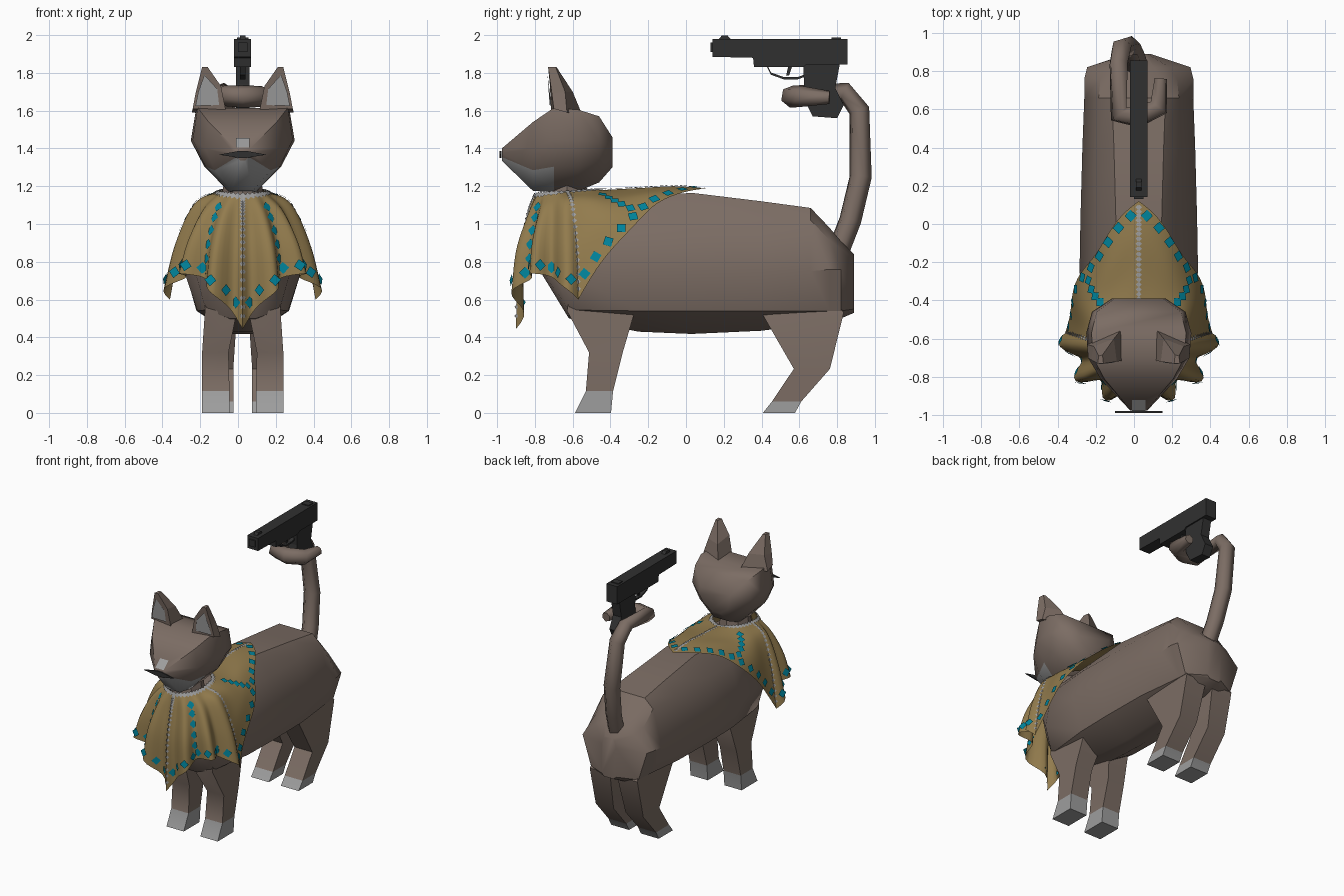
import bpy, bmesh, math
from mathutils import Vector

if "Cube" in bpy.data.objects:
    bpy.data.objects.remove(bpy.data.objects["Cube"], do_unlink=True)

CX = 0.025  # symmetry plane of the animal


def material(name, rgb):
    m = bpy.data.materials.new(name)
    m.use_nodes = True
    m.diffuse_color = (*rgb, 1)
    b = m.node_tree.nodes["Principled BSDF"]
    b.inputs["Base Color"].default_value = (*rgb, 1)
    b.inputs["Roughness"].default_value = 0.8
    return m


FUR = material("brown fur", (0.2, 0.152, 0.127))
PALE = material("pale grey", (0.34, 0.34, 0.34))
CLOTH = material("mustard cloth", (0.29, 0.2, 0.075))
TEAL = material("teal", (0.0, 0.23, 0.33))
METAL = material("dark metal", (0.03, 0.03, 0.03))


def build(name, verts, faces, mats, rule=None, smooth=None):
    """Mesh object; rule(face) gives the material index."""
    bm = bmesh.new()
    vs = [bm.verts.new(v) for v in verts]
    for f in faces:
        bm.faces.new([vs[i] for i in f])
    bmesh.ops.recalc_face_normals(bm, faces=bm.faces)
    if rule:
        for f in bm.faces:
            f.material_index = rule(f)
    me = bpy.data.meshes.new(name)
    bm.to_mesh(me)
    bm.free()
    for m in mats:
        me.materials.append(m)
    ob = bpy.data.objects.new(name, me)
    bpy.context.collection.objects.link(ob)
    if smooth:
        bpy.ops.object.select_all(action="DESELECT")
        ob.select_set(True)
        bpy.context.view_layer.objects.active = ob
        bpy.ops.object.shade_smooth_by_angle(angle=math.radians(smooth))
    return ob


def loft(name, rings, mats, rule=None, smooth=None):
    n = len(rings[0])
    faces = [(r * n + i, r * n + (i + 1) % n, (r + 1) * n + (i + 1) % n, (r + 1) * n + i)
             for r in range(len(rings) - 1) for i in range(n)]
    faces += [tuple(range(n)), tuple(range((len(rings) - 1) * n, len(rings) * n))]
    return build(name, [v for r in rings for v in r], faces, mats, rule, smooth)


def mirrored_ring(y, half):
    """Closed ring in the xz plane from half profile points (x, z)."""
    return [(CX + x, y, z) for x, z in half] + [(CX - x, y, z) for x, z in reversed(half)]


def prism(name, profile, half, mat):
    """Side profile (y, z) extruded across x."""
    return loft(name, [[(x, y, z) for y, z in profile] for x in (CX - half, CX + half)], [mat])


def box(name, half, y0, y1, z0, z1, mat):
    return prism(name, [(y0, z0), (y1, z0), (y1, z1), (y0, z1)], half, mat)


# Body: y position, then half widths and heights from back to belly
body = [
    (-0.76, [(.08, 1.11), (.13, 1.02), (.16, .9), (.12, .75), (.05, .73)]),
    (-0.62, [(.12, 1.12), (.2, 1.02), (.25, .74), (.195, .545), (.07, .5)]),
    (-0.25, [(.12, 1.145), (.23, 1.02), (.31, .75), (.24, .54), (.06, .43)]),
    (0.03, [(.12, 1.165), (.225, 1.02), (.305, .75), (.245, .54), (.06, .418)]),
    (0.40, [(.13, 1.12), (.22, 1.02), (.295, .75), (.24, .54), (.06, .435)]),
    (0.66, [(.14, 1.085), (.21, 1.02), (.285, .75), (.21, .54), (.08, .47)]),
    (0.76, [(.12, .98), (.2, .915), (.285, .76), (.2, .54), (.09, .48)]),
    (0.82, [(.08, .91), (.16, .87), (.27, .76), (.2, .54), (.1, .5)]),
    (0.89, [(.03, .84), (.045, .82), (.06, .77), (.06, .55), (.04, .53)]),
]
loft("body", [mirrored_ring(y, h) for y, h in body], [FUR], smooth=38)
loft("neck", [[(CX + r * math.cos(a), -.63 + r * math.sin(a), z)
               for a in [k * math.pi / 4 for k in range(8)]]
              for r, z in ((.13, 1.02), (.1, 1.22))], [FUR])

# Head: y, half width, bottom, top; the front underside is pale
head = [(-.975, .045, 1.335, 1.4), (-.81, .2, 1.175, 1.54), (-.70, .265, 1.17, 1.615),
        (-.57, .275, 1.175, 1.605), (-.46, .245, 1.22, 1.57), (-.39, .14, 1.3, 1.46)]
section = [(.9, 1), (1, .62), (.74, .3), (.27, 0)]
loft("head", [mirrored_ring(y, [(w * a, lo + (hi - lo) * b) for a, b in section])
              for y, w, lo, hi in head], [FUR, PALE],
     lambda f: int(f.calc_center_median().y < -.7 and f.calc_center_median().z < 1.33), 50)
build("nose_bridge", [(CX + x, y, z) for x, y, z in
                      ((-.035, -.979, 1.404), (.035, -.979, 1.404),
                       (.035, -.92, 1.454), (-.035, -.92, 1.454))], [(0, 1, 2, 3)], [PALE])
loft("nose", [[(CX + x, y, 1.367 + z) for x, z in
               ((-.125, 0), (-.02, .02), (.02, .02), (.125, 0), (.02, -.017), (-.02, -.017))]
              for y in (-.988, -.978)], [METAL])

# Ears with pale inner faces, and legs with pale paws
front_leg = [(.6, -.62, -.28, .03, .2), (.54, -.63, -.27, .03, .2), (.32, -.513, -.335, .075, .215),
             (.116, -.53, -.386, .07, .215), (0, -.587, -.397, .07, .215)]
hind_leg = [(.57, .41, .81, .04, .19), (.53, .4, .835, .03, .2), (.233, .571, .762, .05, .2),
            (.06, .455, .61, .05, .2), (0, .407, .577, .05, .2)]
for side, s in (("left", 1), ("right", -1)):
    ear = [[(.265, -.70, 1.61), (.27, -.63, 1.59), (.09, -.55, 1.58), (.09, -.715, 1.605)],
           [(.25, -.71, 1.69), (.235, -.64, 1.7), (.13, -.60, 1.7), (.115, -.72, 1.73)],
           [(.215, -.73, 1.83), (.21, -.69, 1.83), (.19, -.685, 1.83), (.185, -.73, 1.83)]]
    loft(side + "_ear", [[(CX + s * x, y, z) for x, y, z in r] for r in ear], [FUR])
    build(side + "_inner_ear", [(CX + s * x, y, z) for x, y, z in
                                ((.25, -.712, 1.625), (.235, -.722, 1.7), (.203, -.733, 1.79),
                                 (.135, -.726, 1.715), (.125, -.722, 1.63))],
          [(0, 1, 2, 3, 4)], [PALE])
    for kind, leg in (("front", front_leg), ("hind", hind_leg)):
        paw = leg[-2][0]
        loft(f"{side}_{kind}_leg", [[(CX + s * x, y, z) for x, y in
                                    ((x0, y0), (x1, y0), (x1, y1), (x0, y1))]
                                   for z, y0, y1, x0, x1 in leg], [FUR, PALE],
             lambda f: int(f.calc_center_median().z < paw), 40)

# Tail curling round the pistol grip: x, y, z, radius
tail = [(.02, .80, .84, .06), (.0, .87, 1.02, .06), (-.025, .925, 1.25, .06), (-.065, .918, 1.6, .056),
        (-.08, .84, 1.70, .052), (-.08, .575, 1.68, .055), (.02, .56, 1.675, .06),
        (.13, .61, 1.675, .056), (.14, .76, 1.67, .035)]
curve = bpy.data.curves.new("tail", "CURVE")
curve.dimensions, curve.bevel_depth, curve.bevel_resolution = "3D", 1.0, 1
curve.use_fill_caps = True
spline = curve.splines.new("POLY")
spline.points.add(len(tail) - 1)
for p, (x, y, z, r) in zip(spline.points, tail):
    p.co, p.radius = (x, y, z, 1), r
curve.materials.append(FUR)
bpy.context.collection.objects.link(bpy.data.objects.new("tail", curve))

# Pistol
prism("pistol_slide", [(.14, 1.885), (.355, 1.88), (.36, 1.83), (.62, 1.83), (.64, 1.845), (.855, 1.845),
                       (.855, 1.98), (.14, 1.98)], .045, METAL)
prism("pistol_grip", [(.62, 1.85), (.625, 1.74), (.615, 1.68), (.67, 1.57), (.80, 1.56), (.835, 1.63),
                      (.79, 1.72), (.815, 1.85)], .035, METAL)
guard = [(.43, 1.83), (.45, 1.79), (.52, 1.765), (.59, 1.765), (.63, 1.78)]
prism("trigger_guard", guard + [(y, z + .012) for y, z in reversed(guard)], .015, METAL)
prism("trigger", [(.54, 1.83), (.56, 1.83), (.545, 1.785), (.53, 1.785)], .01, METAL)
box("pistol_muzzle", .025, .13, .15, 1.91, 1.96, METAL)
prism("front_sight", [(.17, 1.975), (.24, 1.975), (.22, 1.998), (.19, 1.998)], .015, METAL)
box("rear_sight", .03, .77, .82, 1.97, 1.987, METAL)

# Poncho: columns run from collar to hem at back, back edge, side, front edge, front
columns = [
    [(0, -.44, 1.18), (0, -.25, 1.19), (0, -.05, 1.2), (0, .12, 1.185)],
    [(.1, -.5, 1.18), (.19, -.42, 1.14), (.245, -.34, 1.1), (.275, -.22, 1.05)],
    [(.13, -.63, 1.17), (.25, -.605, 1.11), (.335, -.58, .88), (.385, -.57, .6)],
    [(.1, -.75, 1.165), (.175, -.78, 1.06), (.235, -.815, .9), (.265, -.825, .73)],
    [(0, -.8, 1.155), (0, -.84, 1.04), (0, -.89, .79), (0, -.9, .445)],
]


def along(col, t):
    """Smooth point on a column, t from 0 at the collar to 1 at the hem."""
    p = [Vector(c) for c in col]
    p = [2 * p[0] - p[1]] + p + [2 * p[-1] - p[-2]]
    i = min(int(t * 3), 2)
    f = t * 3 - i
    a, b, c, d = p[i:i + 4]
    return b + .5 * f * (c - a + f * (2 * a - 5 * b + 4 * c - d + f * (3 * (b - c) + d - a)))


def cloth(e, u, t):
    """Point on panel e (0 back, 1 front), u from its rear corner to its front corner."""
    a, b, c = (along(columns[2 * e + k], t) for k in range(3))
    p = a * (1 - u) * (1 - 2 * u) + b * 4 * u * (1 - u) + c * u * (2 * u - 1)
    out = Vector((p.x, p.y + .62, 0)).normalized()
    return p + out * (.045 if e else .012) * t * math.sin((6 if e else 4) * math.pi * u)


def tile(e, u, t, size, s):
    """Diamond laid on the cloth."""
    u, t = min(max(u, .005), .995), min(t, .98)
    p = cloth(e, u, t)
    du, dt = cloth(e, u + .004, t) - p, cloth(e, u, t + .004) - p
    n = du.cross(dt).normalized()
    if n.dot(p - Vector((0, -.5, .8))) < 0:
        n = -n
    down = dt.normalized() * size
    across = n.cross(down)
    return [(CX + s * q.x, q.y, q.z) for q in
            (p + n * (.003 + size * .15) + d for d in (down, across, -down, -across))]


NU, NT = 28, 16
for side, s in (("left", 1), ("right", -1)):
    for e, panel in enumerate(("back", "front")):
        grid = [cloth(e, i / NU, j / NT) for j in range(NT + 1) for i in range(NU + 1)]
        quads = [(k, k + 1, k + NU + 2, k + NU + 1) for j in range(NT) for i in range(NU)
                 for k in [j * (NU + 1) + i]]
        build(f"{side}_{panel}_poncho", [(CX + s * p.x, p.y, p.z) for p in grid], quads,
              [CLOTH], smooth=60)
        # Teal border and centre column, pale collar and seam down each corner
        teal = [tile(e, .06 + i * .098, .91, .032, s) for i in range(10)]
        teal += [tile(e, .5 + .1 * e, .24 + i * .14, .029, s) for i in range(5)]
        pale = [tile(e, u, .04 + i * .045, .013, s) for i in range(21) for u in (0, 1)]
        pale += [tile(e, i / 10, .03, .02, s) for i in range(11)]
        for label, tiles, mat in (("diamonds", teal, TEAL), ("seam", pale, PALE)):
            build(f"{side}_{panel}_{label}", [v for q in tiles for v in q],
                  [tuple(range(4 * k, 4 * k + 4)) for k in range(len(tiles))], [mat])
